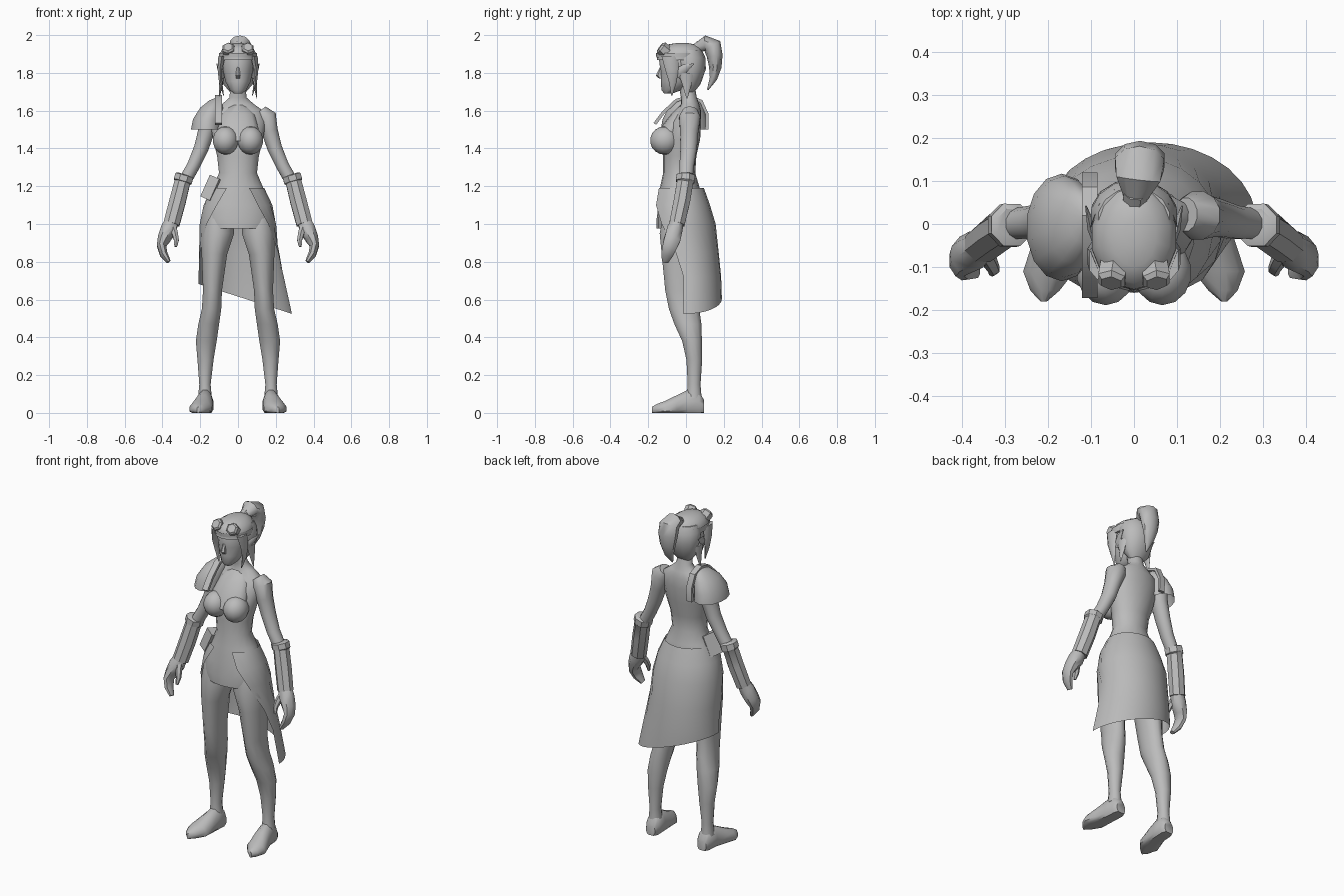
import bpy, bmesh, math
from mathutils import Vector, Matrix

gray = bpy.data.materials.new("plain_gray")
gray.diffuse_color = (0.5, 0.5, 0.5, 1)


def finish(name, bm, angle=45, closed=True):
    if closed:
        bmesh.ops.recalc_face_normals(bm, faces=bm.faces)
    me = bpy.data.meshes.new(name)
    bm.to_mesh(me)
    bm.free()
    me.materials.append(gray)
    ob = bpy.data.objects.new(name, me)
    bpy.context.collection.objects.link(ob)
    bpy.ops.object.select_all(action='DESELECT')
    bpy.context.view_layer.objects.active = ob
    ob.select_set(True)
    bpy.ops.object.shade_smooth_by_angle(angle=math.radians(angle))
    return ob


def loft(name, rows, n=12, axis=None, mirror=1, caps=True, angle=45, floor=False):
    """Elliptical rings (x, y, z, radius_u, radius_v) skinned along a path."""
    bm, rings = bmesh.new(), []
    pts = [Vector((r[0] * mirror, r[1], r[2])) for r in rows]
    for i, (p, r) in enumerate(zip(pts, rows)):
        t = Vector(axis) if axis else pts[min(i + 1, len(pts) - 1)] - pts[max(i - 1, 0)]
        t.normalize()
        x = Vector((1, 0, 0))
        u = (x - t * x.dot(t)).normalized()
        v = t.cross(u)
        ring = []
        for k in range(n):
            a = math.tau * (k + 0.5) / n
            co = p + u * r[3] * math.cos(a) + v * r[4] * math.sin(a)
            if floor:
                co.z = max(co.z, 0)
            ring.append(bm.verts.new(co))
        rings.append(ring)
    for a, b in zip(rings, rings[1:]):
        for k in range(n):
            j = (k + 1) % n
            bm.faces.new((a[k], a[j], b[j], b[k]))
    if caps:
        bm.faces.new(rings[0])
        bm.faces.new(rings[-1])
    return finish(name, bm, angle)


def both(name, rows, **kw):
    for side, m in (("left", 1), ("right", -1)):
        loft(side + "_" + name, rows, mirror=m, **kw)


UP = (0, 0, 1)

# Torso, hips and neck
loft("torso", [(0, -.04, .975, .17, .115), (0, -.037, 1.03, .19, .118), (0, -.03, 1.1, .177, .115),
               (0, -.033, 1.2, .132, .103), (0, -.036, 1.27, .102, .085), (0, -.033, 1.36, .112, .088),
               (0, -.02, 1.45, .135, .095), (0, -.003, 1.54, .15, .083), (0, .018, 1.6, .135, .062),
               (0, .022, 1.635, .085, .048), (0, .015, 1.67, .045, .042), (0, 0, 1.76, .042, .042)],
     n=18, axis=UP)

# Bust
for side, m in (("left", 1), ("right", -1)):
    bm = bmesh.new()
    bmesh.ops.create_uvsphere(bm, u_segments=14, v_segments=9, radius=1,
                              matrix=Matrix.Translation((.066 * m, -.113, 1.442)) @ Matrix.Diagonal((.069, .077, .075, 1)))
    finish(side + "_bust", bm)
loft("upper_chest", [(0, -.1, 1.44, .11, .06), (0, -.075, 1.51, .11, .06), (0, -.03, 1.58, .09, .05),
                     (0, 0, 1.63, .05, .03)], n=14, axis=UP)

# Legs and feet
both("leg", [(.105, -.03, 1.06, .08, .09), (.108, -.035, .95, .09, .108), (.125, -.035, .84, .07, .097),
             (.135, -.025, .65, .052, .088), (.14, -.01, .55, .053, .083), (.155, .01, .47, .057, .074),
             (.168, .032, .38, .057, .054), (.172, .044, .28, .044, .043), (.175, .043, .15, .031, .035),
             (.175, .042, .08, .038, .042)], axis=UP)
both("foot", [(.172, .095, .03, .03, .04), (.172, .07, .04, .045, .075), (.175, .01, .04, .045, .085),
              (.185, -.05, .03, .055, .065), (.198, -.11, .02, .062, .045), (.207, -.155, .018, .035, .03),
              (.21, -.18, .015, .008, .018)], axis=(0, 1, 0), floor=True)

# Arms with gauntlets and hands
both("arm", [(.12, .022, 1.6, .035, .04), (.148, .02, 1.565, .058, .058), (.168, .017, 1.49, .045, .05),
             (.195, .014, 1.4, .04, .045), (.235, .004, 1.31, .035, .04), (.28, 0, 1.23, .035, .036)])
both("gauntlet", [(.282, -.002, 1.262, .04, .04), (.284, -.002, 1.256, .053, .053), (.293, -.004, 1.225, .053, .053),
                  (.295, -.005, 1.22, .045, .047), (.32, -.022, 1.12, .047, .047), (.352, -.048, 1.0, .046, .044)],
     n=8, angle=35)
both("hand", [(.348, -.045, 1.02, .038, .035), (.368, -.06, .97, .045, .045), (.393, -.072, .92, .036, .046),
              (.405, -.085, .885, .026, .042), (.393, -.1, .84, .022, .034), (.367, -.11, .8, .012, .018)], n=8)
both("thumb", [(.352, -.06, 1.0, .022, .022), (.334, -.09, .95, .018, .018), (.326, -.105, .915, .015, .015),
               (.33, -.115, .88, .008, .008)], n=6)

# Open-fronted skirt with a slanted hem
skirt = [(1.19, 0, -.03, .14, .125, -65, 245), (1.1, 0, -.03, .182, .157, -55, 232),
         (1.0, 0, -.02, .203, .177, -38, 215), (.85, .006, -.01, .212, .183, -14, 193),
         (.72, .017, 0, .226, .186, -4, 184), (None, .038, 0, .248, .19, -4, 184)]
bm, grid = bmesh.new(), []
for z, cx, cy, rx, ry, a0, a1 in skirt:
    row = []
    for k in range(17):
        a = math.radians(a0 + (a1 - a0) * k / 16)
        x, y = cx + rx * math.cos(a), cy + ry * math.sin(a)
        row.append(bm.verts.new((x, y, .616 - .32 * x if z is None else z)))
    grid.append(row)
for a, b in zip(grid, grid[1:]):
    for k in range(16):
        bm.faces.new((a[k], b[k], b[k + 1], a[k + 1]))
finish("skirt", bm, closed=False)

# Head and face
loft("head", [(0, -.095, 1.69, .022, .02), (0, -.075, 1.71, .045, .055), (0, -.053, 1.755, .069, .08),
              (0, -.045, 1.81, .08, .09), (0, -.045, 1.87, .085, .098), (0, -.04, 1.92, .07, .08)], n=14, axis=UP)
loft("nose", [(0, -.13, 1.83, .008, .008), (0, -.138, 1.785, .014, .022), (0, -.13, 1.77, .012, .012)], n=6, axis=UP)
both("ear", [(.08, -.05, 1.79, .012, .03), (.1, -.005, 1.825, .01, .022), (.112, .042, 1.848, .002, .002)], n=6)

# Hair cap, back hair and hanging locks
loft("hair_cap", [(0, -.042, 1.868, .1, .112), (0, -.03, 1.9, .1, .122), (0, -.028, 1.93, .084, .11),
                  (0, -.025, 1.95, .052, .075), (0, -.02, 1.958, .02, .03)], n=14, axis=UP)
loft("back_hair", [(0, .02, 1.7, .045, .025), (0, .022, 1.74, .08, .055), (0, .027, 1.82, .1, .078),
                   (0, .015, 1.88, .102, .088), (0, .01, 1.92, .085, .075)], n=14, axis=UP)
both("front_lock", [(.085, -.085, 1.89, .022, .045), (.096, -.075, 1.82, .014, .036), (.092, -.07, 1.75, .01, .02),
                    (.076, -.075, 1.68, .002, .003)], n=6, axis=UP)
both("rear_lock", [(.088, .0, 1.8, .016, .04), (.09, .005, 1.74, .012, .025), (.1, .005, 1.665, .002, .003)],
     n=6, axis=UP)

# Ponytail
loft("hair_tie", [(0, .035, 1.91, .03, .03), (.004, .075, 1.945, .03, .03)], n=8)
loft("ponytail", [(.004, .065, 1.935, .03, .028), (.01, .105, 1.958, .054, .04), (.013, .14, 1.94, .06, .05),
                  (.014, .152, 1.89, .06, .042), (.014, .155, 1.83, .048, .033), (.013, .145, 1.77, .03, .02),
                  (.01, .115, 1.71, .004, .004)], n=10)

# Goggles pushed up on the forehead
loft("goggle_band", [(0, -.037, 1.882, .104, .12), (0, -.033, 1.905, .104, .126)], n=14, axis=UP, caps=False)
both("goggle", [(.045, -.09, 1.9, .036, .036), (.052, -.13, 1.932, .036, .036), (.053, -.138, 1.938, .026, .026)],
     n=6, angle=25)

# Shoulder guard and its strap
loft("shoulder_guard", [(-.168, -.008, 1.5, .083, .125), (-.162, -.006, 1.555, .078, .118),
                        (-.14, .0, 1.615, .062, .092), (-.12, .012, 1.655, .032, .055), (-.11, .018, 1.668, .008, .015)],
     n=14, axis=UP, caps=False)
loft("shoulder_strap", [(-.103, y, z, .025, .012) for y, z in
                        ((-.165, 1.53), (-.12, 1.59), (-.05, 1.655), (.02, 1.675), (.08, 1.65), (.112, 1.58), (.11, 1.5))],
     n=4, angle=30)

# Hip pouch
bm = bmesh.new()
bmesh.ops.create_cube(bm, size=1, matrix=Matrix.Translation((-.132, -.055, 1.185)) @ Matrix.Rotation(math.radians(24), 4, 'Y')
                      @ Matrix.Rotation(math.radians(-25), 4, 'Z') @ Matrix.Diagonal((.06, .09, .125, 1)))
finish("hip_pouch", bm, 30)
